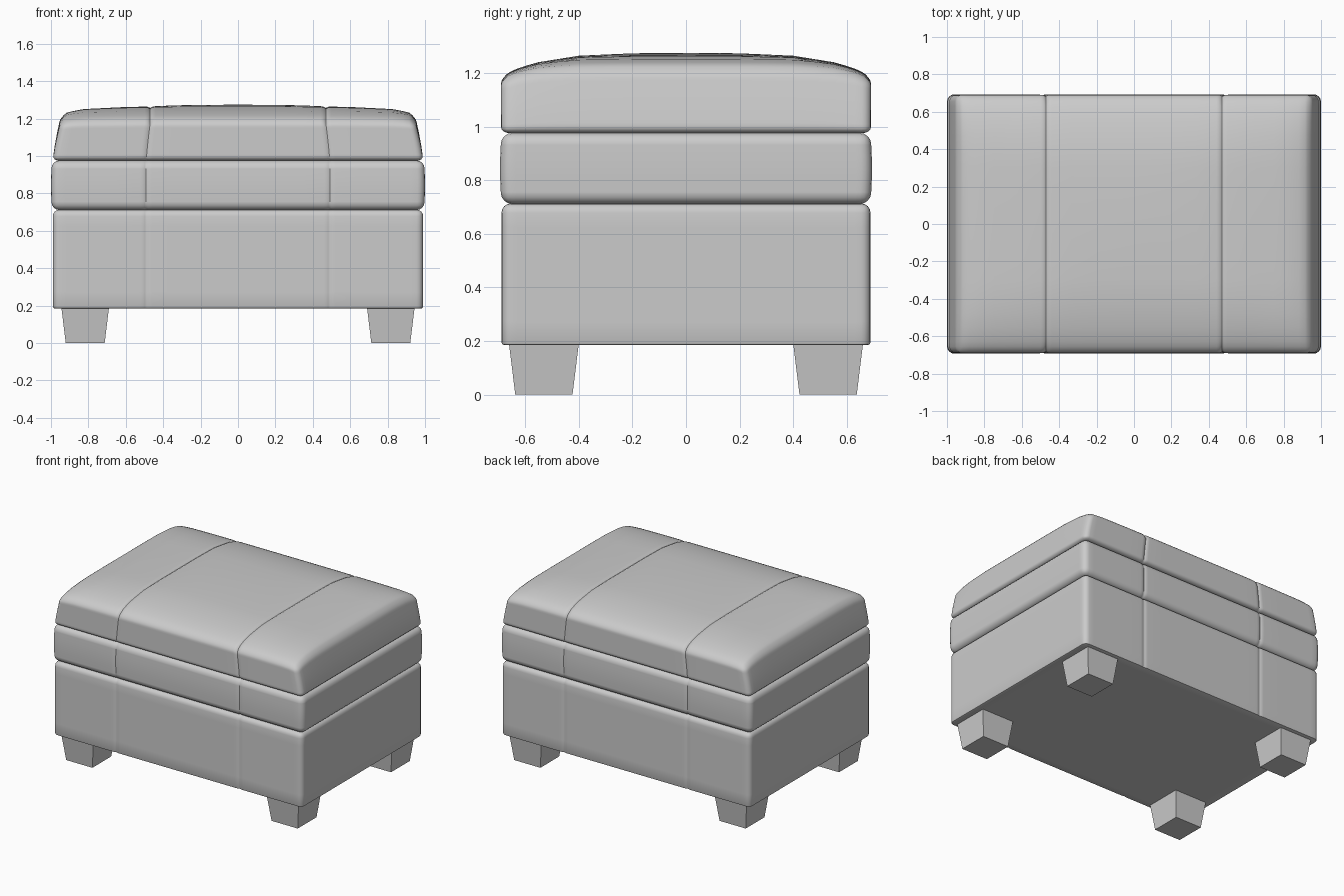
import bpy, bmesh, math
from mathutils import Vector

if "Cube" in bpy.data.objects:
    bpy.data.objects.remove(bpy.data.objects["Cube"])

SEAM = 0.49


def interp(pts, v):
    for (a, fa), (b, fb) in zip(pts, pts[1:]):
        if v <= b:
            return fa + (fb - fa) * (v - a) / (b - a)
    return pts[-1][1]


def finish(name, bm, angle=None):
    bmesh.ops.recalc_face_normals(bm, faces=bm.faces)
    me = bpy.data.meshes.new(name)
    bm.to_mesh(me)
    bm.free()
    if angle:
        me.polygons.foreach_set("use_smooth", [True] * len(me.polygons))
        me.set_sharp_from_angle(angle=math.radians(angle))
    ob = bpy.data.objects.new(name, me)
    bpy.context.collection.objects.link(ob)
    return ob


def box(hx, hy, z0, z1):
    bm = bmesh.new()
    bmesh.ops.create_cube(bm, size=2)
    for v in bm.verts:
        v.co = (v.co.x * hx, v.co.y * hy, z1 if v.co.z > 0 else z0)
    return bm


def slab(name, hx, hy, z0, z1, r_top, r_bottom, shape):
    bm = box(hx, hy, z0, z1)

    # round the horizontal rims and the upright corners
    def is_rim(e, z):
        return all(abs(v.co.z - z) < 1e-5 for v in e.verts)
    bottom = [e for e in bm.edges if is_rim(e, z0)]
    rest = [e for e in bm.edges if e not in bottom]
    if r_bottom == r_top:
        rest, bottom = rest + bottom, []
    bmesh.ops.bevel(bm, geom=rest, offset=r_top, segments=4, profile=0.5, affect='EDGES')
    if bottom:
        rim = [e for e in bm.edges if is_rim(e, z0)]
        bmesh.ops.bevel(bm, geom=rim, offset=r_bottom, segments=2, profile=0.5, affect='EDGES')

    # loop cuts so the upholstery can be shaped
    xs = [0.2, 0.35, 0.46, 0.475, 0.482, SEAM, 0.498, 0.505, 0.52, 0.65, 0.78, 0.86, 0.92]
    ys = [0.2, 0.3, 0.4, 0.48, 0.55, 0.6, 0.63]
    cuts = [((s * x, 0, 0), (1, 0, 0)) for x in xs for s in (-1, 1)]
    cuts += [((0, s * y, 0), (0, 1, 0)) for y in ys for s in (-1, 1)]
    cuts += [((0, 0, 0), (1, 0, 0)), ((0, 0, 0), (0, 1, 0))]
    cuts += [((0, 0, z0 + (z1 - z0) * i / 6), (0, 0, 1)) for i in range(1, 6)]
    for co, no in cuts:
        bmesh.ops.bisect_plane(bm, geom=bm.verts[:] + bm.edges[:] + bm.faces[:],
                               plane_co=co, plane_no=no, dist=1e-5)
    for v in bm.verts:
        x, y, z = v.co
        t = min(1.0, max(0.0, (z - z0) / (z1 - z0)))
        seam = math.exp(-((abs(x) - SEAM) / 0.01) ** 2)
        v.co = Vector(shape(x, y, z, t, seam))
    return finish(name, bm, 40)


# stitched seams pull the front and back faces in slightly
def base_shape(x, y, z, t, seam):
    return x, y * (1 - 0.008 * seam * (abs(y) > 0.6)), z


def band_shape(x, y, z, t, seam):
    b = 0.008 * math.sin(math.pi * t)
    return (x * (1 + b * 0.6), y * (1 + b - 0.009 * seam * (abs(y) > 0.6)), z)


# crowned seat with tapered ends
X_DROP = [(0, 0), (0.35, 0.004), (0.49, 0.01), (0.65, 0.014), (0.86, 0.024),
          (0.95, 0.04), (1.0, 0.07)]
Y_DROP = [(0, 0), (0.2, 0.002), (0.4, 0.011), (0.55, 0.035), (0.62, 0.055),
          (0.65, 0.068), (0.7, 0.095)]


def seat_shape(x, y, z, t, seam):
    drop = math.hypot(interp(X_DROP, abs(x)), interp(Y_DROP, abs(y)))
    top = 1.275 - drop - 0.008 * seam
    return (x * (1 - 0.042 * t ** 1.3),
            y * (1 - 0.01 * seam * (abs(y) > 0.64)),
            0.975 + (top - 0.975) * t)


slab("base", 0.99, 0.688, 0.185, 0.713, 0.035, 0.01, base_shape)
slab("middle_cushion", 0.995, 0.688, 0.711, 0.976, 0.04, 0.04, band_shape)
slab("seat_cushion", 0.99, 0.69, 0.974, 1.275, 0.035, 0.035, seat_shape)

# four tapered block feet
for sx, xn in ((-1, "left"), (1, "right")):
    for sy, yn in ((-1, "front"), (1, "back")):
        bm = box(0.127, 0.13, 0, 0.188)
        for v in bm.verts:
            k = 1 if v.co.z > 0.1 else 0.82
            v.co.x = v.co.x * k + sx * 0.817
            v.co.y = v.co.y * k + sy * 0.53
        finish(f"{yn}_{xn}_foot", bm)
